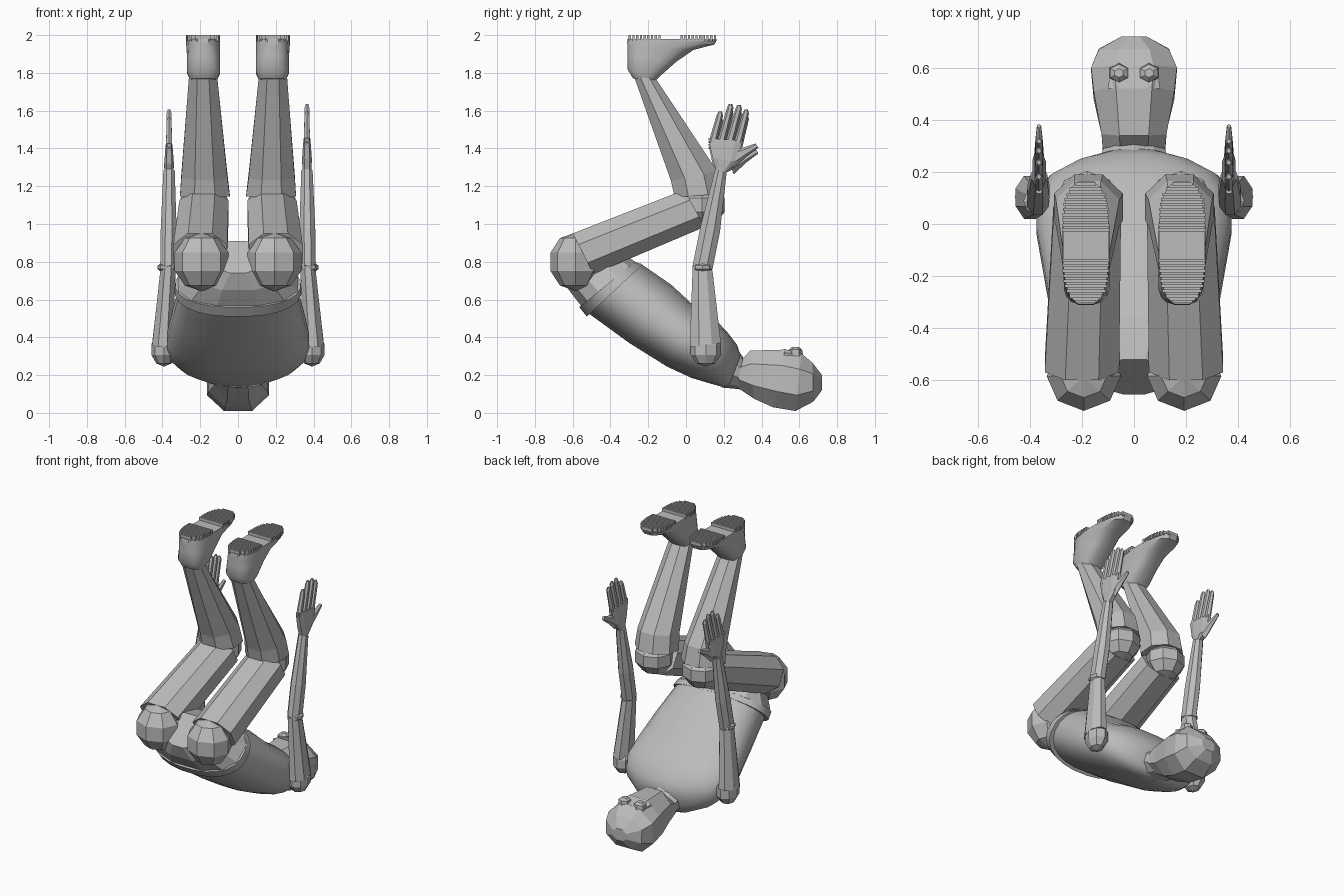
import bpy, bmesh, math
from mathutils import Vector

cube = bpy.data.objects.get("Cube")
if cube:
    bpy.data.objects.remove(cube, do_unlink=True)

# Single plain grey for the whole figure
grey = bpy.data.materials.new("plain_grey")
grey.use_nodes = True
colour = (0.5, 0.5, 0.5, 1)
grey.diffuse_color = colour
grey.node_tree.nodes["Principled BSDF"].inputs["Base Color"].default_value = colour


def finish(name, bm, smooth_angle=0):
    """Turn a bmesh into a named, coloured object."""
    bmesh.ops.recalc_face_normals(bm, faces=bm.faces)
    mesh = bpy.data.meshes.new(name)
    bm.to_mesh(mesh)
    bm.free()
    mesh.materials.append(grey)
    obj = bpy.data.objects.new(name, mesh)
    bpy.context.collection.objects.link(obj)
    if smooth_angle:
        bpy.ops.object.select_all(action="DESELECT")
        obj.select_set(True)
        bpy.context.view_layer.objects.active = obj
        bpy.ops.object.shade_smooth_by_angle(angle=math.radians(smooth_angle))
    return obj


def add_loft(bm, sections, sides=8, power=2, side=1):
    """Skin rings given as centre x, half width, and two opposite (y, z) rim points."""
    rings = []
    fit = math.cos(math.pi / sides) ** (2 / power)
    for cx, half, y0, z0, y1, z1 in sections:
        low, high = Vector((0, y0, z0)), Vector((0, y1, z1))
        centre, arm = (low + high) / 2, (high - low) / 2
        ring = []
        for i in range(sides):
            a = math.tau * (i + 0.5) / sides
            c, s = (math.copysign(abs(t) ** (2 / power) / fit, t)
                    for t in (math.cos(a), math.sin(a)))
            point = centre + arm * s
            point.x = side * (cx + half * c)
            ring.append(bm.verts.new(point))
        rings.append(ring)
    for a, b in zip(rings, rings[1:]):
        for i in range(sides):
            j = (i + 1) % sides
            bm.faces.new((a[i], a[j], b[j], b[i]))
    bm.faces.new(rings[0])
    bm.faces.new(rings[-1])


def loft(name, sections, sides=8, power=2, side=1, smooth=0):
    bm = bmesh.new()
    add_loft(bm, sections, sides, power, side)
    return finish(name, bm, smooth)


def ball(name, centre, radii, side=1, segments=8, rings=5):
    bm = bmesh.new()
    bmesh.ops.create_uvsphere(bm, u_segments=segments, v_segments=rings, radius=1)
    for v in bm.verts:
        v.co = Vector(p * r for p, r in zip(v.co, radii)) + Vector(centre)
        v.co.x *= side
    return finish(name, bm)


# Torso, waistband and pelvis
loft("torso", [
    (0, .31, -.52, .53, -.24, .79),
    (0, .345, -.3, .37, -.08, .68),
    (0, .375, -.1, .245, .05, .56),
    (0, .375, .03, .185, .16, .49),
    (0, .325, .13, .155, .225, .42),
    (0, .22, .2, .135, .27, .36),
    (0, .11, .24, .15, .29, .3)], sides=24, power=2.3, smooth=50)
loft("waistband", [
    (0, .33, -.565, .56, -.27, .8),
    (0, .335, -.525, .51, -.23, .785)], sides=24, power=2.3, smooth=30)
loft("pelvis", [
    (0, .32, -.55, .56, -.27, .8),
    (0, .24, -.62, .65, -.36, .87),
    (0, .12, -.655, .74, -.52, .91)], sides=12, power=2.5)

# Neck and head, lying face up
loft("neck", [
    (0, .14, .19, .14, .24, .37),
    (0, .115, .28, .13, .31, .28),
    (0, .11, .36, .1, .36, .29)], sides=10)
loft("head", [
    (0, .12, .27, .135, .3, .285),
    (0, .125, .36, .075, .34, .33),
    (0, .155, .46, .03, .53, .335),
    (0, .165, .58, .01, .61, .315),
    (0, .135, .675, .06, .67, .265),
    (0, .05, .72, .12, .72, .2)], sides=8, power=2.2)
loft("brow", [
    (0, .1, .52, .25, .52, .338),
    (0, .09, .6, .25, .6, .318)], sides=8, power=3)

for label, side in (("left", 1), ("right", -1)):
    # Eye
    bm = bmesh.new()
    add_loft(bm, [(.058, .036, .545, .3, .615, .3),
                  (.058, .034, .55, .335, .61, .335),
                  (.058, .016, .565, .35, .595, .348)], sides=6, side=side)
    finish(label + "_eye", bm)

    # Arm
    ball(label + "_shoulder", (.392, .105, .335), (.07, .085, .09), side)
    loft(label + "_upper_arm", [
        (.4, .055, .02, .35, .185, .37),
        (.37, .04, .035, .77, .14, .755)], side=side)
    ball(label + "_elbow", (.375, .088, .77), (.053, .055, .03), side)
    loft(label + "_forearm", [
        (.37, .042, .035, .78, .14, .76),
        (.367, .042, .075, .98, .18, .96),
        (.365, .03, .155, 1.29, .215, 1.27)], side=side)

    # Hand, the right one a little lower
    drop = 0 if side > 0 else .03
    loft(label + "_palm", [
        (.365, .022, .16, 1.28, .21, 1.27),
        (.365, .026, .14, 1.35 - drop, .27, 1.33 - drop),
        (.365, .018, .118, 1.455 - drop, .3, 1.44 - drop)], power=3, side=side)
    bm = bmesh.new()
    for base, tip, top in ((.14, .18, 1.595), (.185, .235, 1.635),
                           (.23, .28, 1.63), (.275, .317, 1.605)):
        add_loft(bm, [(.365, .016, base - .019, 1.43 - drop, base + .019, 1.43 - drop),
                      (.365, .013, tip - .016, top - .02 - drop, tip + .014, top - .02 - drop),
                      (.365, .007, tip - .007, top - drop, tip + .009, top - drop)],
                 sides=6, side=side)
    add_loft(bm, [(.365, .02, .22, 1.39 - drop, .25, 1.3 - drop),
                  (.365, .015, .3, 1.4 - drop, .32, 1.36 - drop),
                  (.365, .008, .37, 1.425 - drop, .382, 1.405 - drop)], sides=6, side=side)
    finish(label + "_fingers", bm)

    # Leg, folded at hip and knee
    ball(label + "_hip", (.193, -.585, .8), (.15, .14, .155), side)
    loft(label + "_thigh", [
        (.2, .143, -.49, .735, -.6, .95),
        (.18, .13, .1, .985, -.01, 1.18)], side=side, power=2.2)
    ball(label + "_knee", (.18, .085, 1.1), (.13, .125, .12), side)
    loft(label + "_shin", [
        (.175, .132, -.06, 1.14, .19, 1.16),
        (.178, .122, -.08, 1.23, .165, 1.28),
        (.185, .075, -.275, 1.78, -.16, 1.77)], side=side)

    # Boot, sole upward
    loft(label + "_boot", [
        (.182, .07, -.28, 1.77, -.165, 1.755),
        (.182, .088, -.31, 1.82, -.135, 1.785),
        (.182, .088, -.31, 1.89, -.05, 1.86),
        (.184, .088, -.31, 1.94, .04, 1.922),
        (.185, .09, -.312, 1.965, .15, 1.95),
        (.185, .088, -.308, 1.98, .165, 1.978)], sides=16, power=2.8, side=side, smooth=35)

    # Tread ridges across heel and toe, narrowing at the rounded ends
    bm = bmesh.new()
    count = 24
    for i in range(count):
        t = (i + 0.5) / count * 2 - 1
        if -.25 < t < .15:
            continue
        y = -.072 + .235 * t
        half = .09 * (1 - abs(t) ** 5) ** 0.5
        add_loft(bm, [(.185, half, y - .006, 1.97, y - .006, 2),
                      (.185, half, y + .006, 1.97, y + .006, 2)],
                 sides=4, power=40, side=side)
    finish(label + "_boot_tread", bm)
